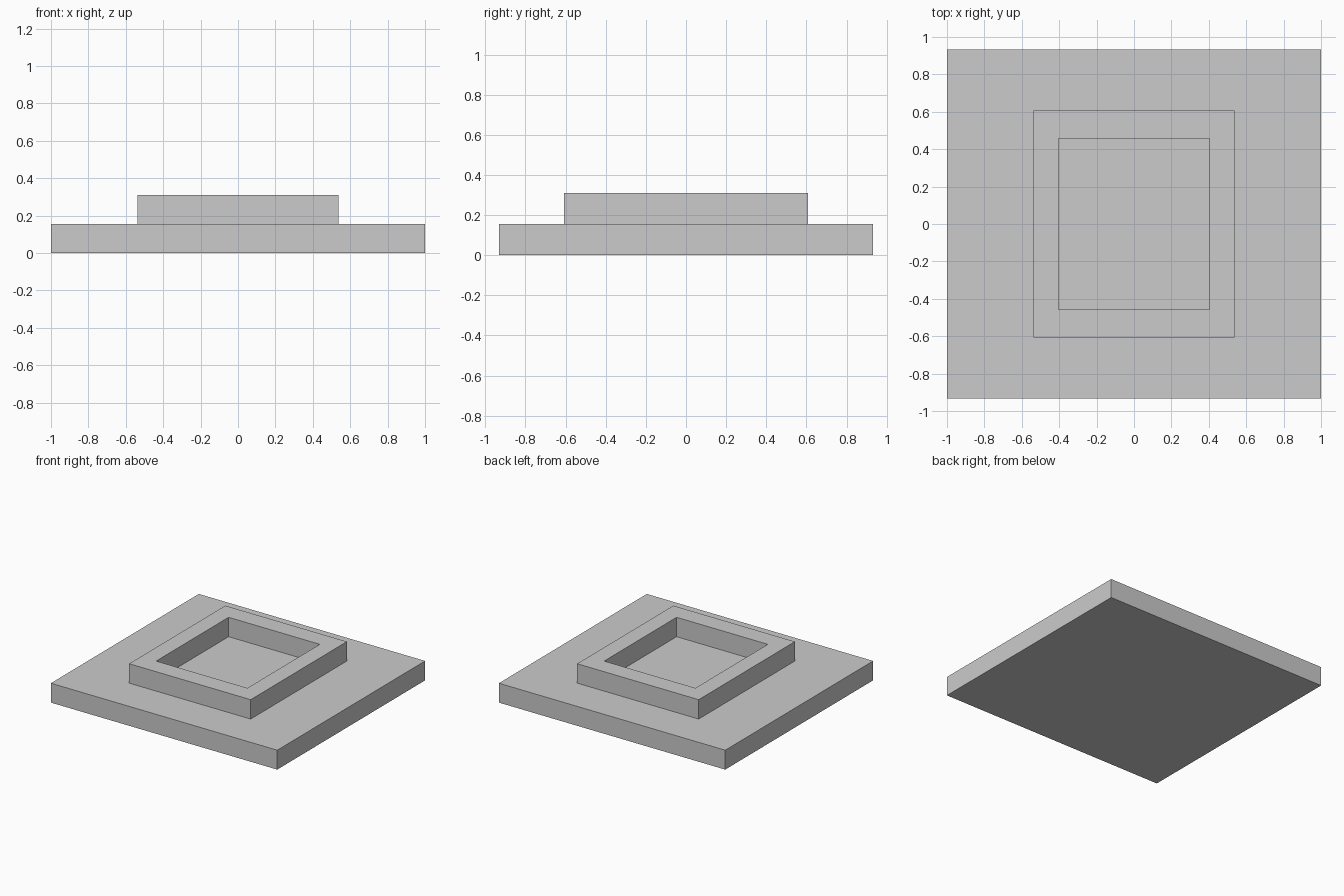
import bpy, bmesh

if "Cube" in bpy.data.objects:
    bpy.data.objects.remove(bpy.data.objects["Cube"])

BASE_H, TOP_H = 0.155, 0.31


def make_object(name, bm):
    bmesh.ops.recalc_face_normals(bm, faces=bm.faces)
    mesh = bpy.data.meshes.new(name)
    bm.to_mesh(mesh)
    bm.free()
    obj = bpy.data.objects.new(name, mesh)
    bpy.context.collection.objects.link(obj)
    return obj


def rect_loop(bm, hx, hy, z):
    return [bm.verts.new((sx * hx, sy * hy, z))
            for sx, sy in ((-1, -1), (1, -1), (1, 1), (-1, 1))]


def bridge(bm, a, b):
    for i in range(4):
        j = (i + 1) % 4
        bm.faces.new((a[i], a[j], b[j], b[i]))


# Base slab
bm = bmesh.new()
bottom = rect_loop(bm, 1.0, 0.933, 0)
top = rect_loop(bm, 1.0, 0.933, BASE_H)
bridge(bm, bottom, top)
bm.faces.new(bottom)
bm.faces.new(top)
make_object("base_slab", bm)

# Raised rectangular rim around the recess
bm = bmesh.new()
loops = [rect_loop(bm, hx, hy, z) for hx, hy, z in (
    (0.537, 0.607, BASE_H), (0.537, 0.607, TOP_H),
    (0.403, 0.457, TOP_H), (0.403, 0.457, BASE_H))]
for k in range(4):
    bridge(bm, loops[k], loops[(k + 1) % 4])
make_object("raised_rim", bm)
